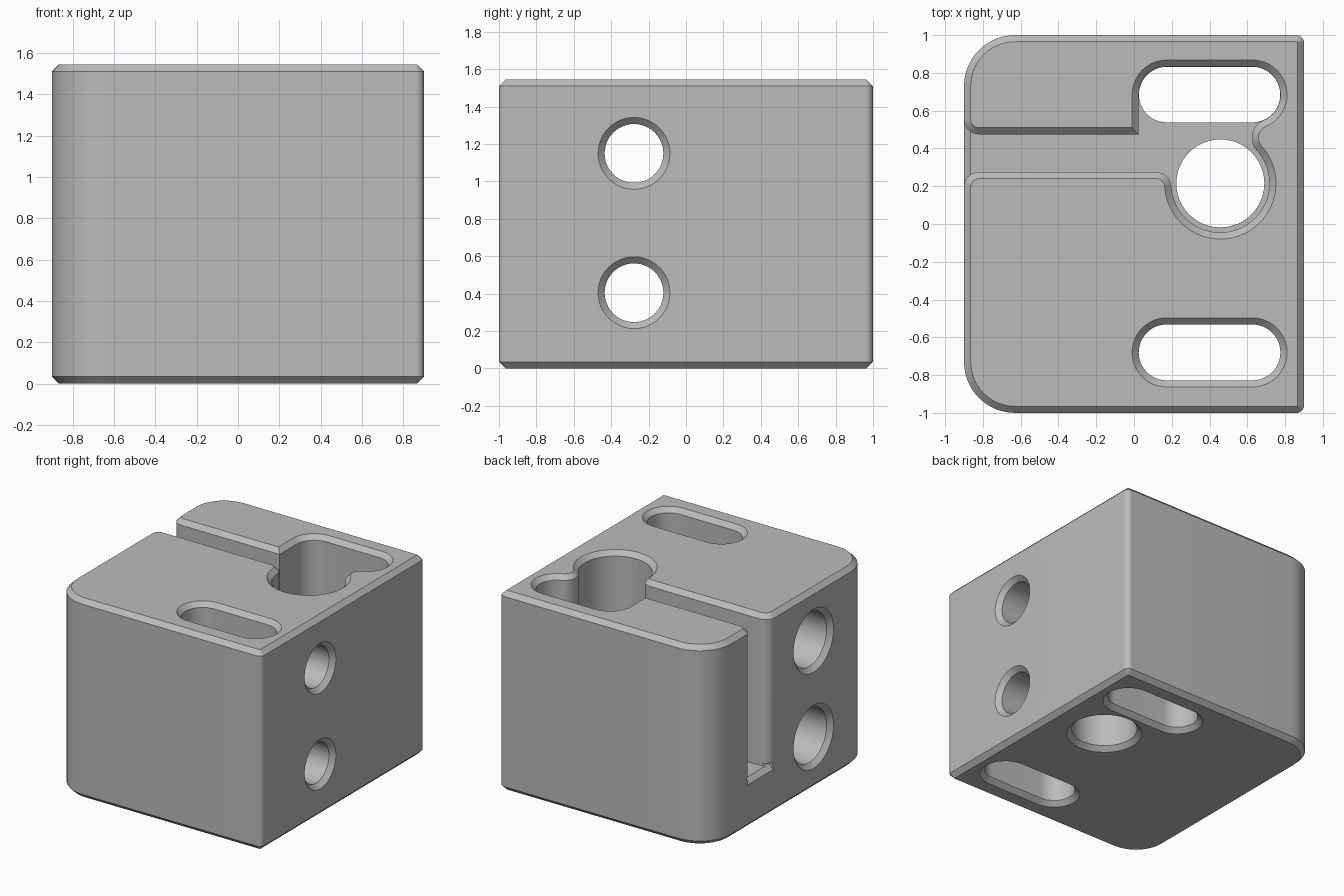
import bpy, bmesh
from math import pi, cos, sin, atan2, radians
from mathutils import Vector, Matrix

if "Cube" in bpy.data.objects:
    bpy.data.objects.remove(bpy.data.objects["Cube"], do_unlink=True)

H = 1.545        # block height
C = 0.035        # chamfer size
FLOOR = 0.375    # floor of the clamp slit
E = 0.02         # cutter overshoot

grey = bpy.data.materials.new("plain grey")
grey.use_nodes = True
grey.diffuse_color = (0.5, 0.5, 0.5, 1)
grey.node_tree.nodes["Principled BSDF"].inputs["Base Color"].default_value = (0.5, 0.5, 0.5, 1)


def arc(centre, r, a0, a1):
    """Points along an arc, angles in degrees."""
    n = max(2, round(abs(a1 - a0) / 7.5))
    angles = [radians(a0 + (a1 - a0) * i / n) for i in range(n + 1)]
    return [Vector((centre[0] + r * cos(a), centre[1] + r * sin(a))) for a in angles]


def heading(p, q):
    d = Vector(q) - Vector(p)
    return atan2(d.y, d.x) * 180 / pi


def circle(r):
    return arc((0, 0), r, 0, 360)[:-1]


def slot(cx, cy, half, r):
    return arc((cx + half, cy), r, -90, 90) + arc((cx - half, cy), r, 90, 270)


def grow(pts, d):
    """Mitred outward offset of a counter-clockwise outline."""
    out = []
    for i, p in enumerate(pts):
        a = (p - pts[i - 1]).normalized()
        b = (pts[(i + 1) % len(pts)] - p).normalized()
        na, nb = Vector((a.y, -a.x)), Vector((b.y, -b.x))
        out.append(p + (na + nb) * d / (1 + na.dot(nb)))
    return out


def loft(name, pts, levels, matrix=Matrix()):
    """Solid through offset copies of an outline; levels are (z, offset)."""
    pts = [p for i, p in enumerate(pts) if (p - pts[i - 1]).length > 1e-5]
    bm = bmesh.new()
    rings = [[bm.verts.new((p.x, p.y, z)) for p in grow(pts, d)] for z, d in levels]
    n = len(pts)
    for lo, hi in zip(rings, rings[1:]):
        for i in range(n):
            j = (i + 1) % n
            bm.faces.new((lo[i], lo[j], hi[j], hi[i]))
    bm.faces.new(rings[0][::-1])
    bm.faces.new(rings[-1])
    bm.transform(matrix)
    me = bpy.data.meshes.new(name)
    bm.to_mesh(me)
    bm.free()
    ob = bpy.data.objects.new(name, me)
    bpy.context.collection.objects.link(ob)
    me.materials.append(grey)
    return ob


# chamfered openings at the bottom and top faces
bottom_rim = [(-E, C + E), (C, 0)]
top_rim = [(H - C, 0), (H + E, C + E)]

# block with two large and two small rounded corners
big, small = 0.27, 0.04
outline = (arc((0.9 - small, -1 + small), small, -90, 0) + arc((0.9 - small, 1 - small), small, 0, 90)
           + arc((-0.9 + big, 1 - big), big, 90, 180) + arc((-0.9 + big, -1 + big), big, 180, 270))
block = loft("clamp_block", outline, [(0, -C), (C, 0), (H - C, 0), (H, -C)])

# keyhole outline: slit, rod bore and rear slot blended together
bore, R = Vector((0.457, 0.215)), 0.26
sx, half, sr, rear_y, front_y = 0.4, 0.227, 0.148, 0.685, -0.68
end = Vector((sx + half, rear_y))
lip, neck = 0.08, 0.1
y0, y1 = 0.275, 0.475
blend = Vector((bore.x - ((R + lip) ** 2 - (bore.y - y0 + lip) ** 2) ** 0.5, y0 - lip))
d = end - bore
along = ((R + neck) ** 2 - (sr + neck) ** 2 + d.length_squared) / (2 * d.length)
side = ((R + neck) ** 2 - along ** 2) ** 0.5
u = d.normalized()
waist = bore + u * along + Vector((u.y, -u.x)) * side
keyhole = ([Vector((-1, y0 - lip))] + arc((-0.9 + lip, y0 - lip), lip, 180, 90)
           + arc(blend, lip, 90, heading(blend, bore))
           + arc(bore, R, heading(bore, blend) % 360, 360 + heading(bore, waist))[1:]
           + arc(waist, neck, heading(waist, bore) % 360, heading(waist, end))[1:]
           + arc(end, sr, heading(end, waist), 90)[1:]
           + arc((sx - half, rear_y), sr, 90, 180)
           + [Vector((sx - half - sr, y1))]
           + arc((-0.9 + lip, y1 + lip), lip, 270, 180) + [Vector((-1, y1 + lip))])

cutters = [
    loft("keyhole_cutter", keyhole, [(FLOOR, 0)] + top_rim),
    loft("front_slot_cutter", slot(sx, front_y, half, sr), bottom_rim + top_rim),
    loft("rear_slot_cutter", slot(sx, rear_y, half, sr - 0.001), bottom_rim + [(FLOOR + 0.1, 0)]),
    loft("rod_bore_cutter", circle(0.233), bottom_rim + [(FLOOR + 0.1, 0)],
         Matrix.Translation((bore.x, bore.y, 0))),
]

# sloped sill at the open end of the slit
sill = [Vector(p) for p in ((-0.9 + C + E, FLOOR + E), (-0.9 - E, FLOOR + E), (-0.9 - E, FLOOR - C - E))]
cutters.append(loft("sill_cutter", sill, [(-y1 - lip * 0.7, 0), (-y0 + lip * 0.7, 0)],
                    Matrix.Rotation(pi / 2, 4, 'X')))

# counterbored screw holes from side to side
step, head = -0.4, 0.053
for name, z in (("lower", 0.405), ("upper", 1.15)):
    levels = [(-0.9 - E, head + C + E), (-0.9 + C, head), (step, head), (step, 0),
              (0.9 - C, 0), (0.9 + E, C + E)]
    cutters.append(loft(name + "_screw_cutter", circle(0.157), levels,
                        Matrix.Translation((0, -0.278, z)) @ Matrix.Rotation(pi / 2, 4, 'Y')))

# carve the block and tidy up
bpy.context.view_layer.objects.active = block
block.select_set(True)
for cutter in cutters:
    cutter.hide_render = True
    mod = block.modifiers.new(cutter.name, 'BOOLEAN')
    mod.operation, mod.solver, mod.object = 'DIFFERENCE', 'EXACT', cutter
    bpy.ops.object.modifier_apply(modifier=mod.name)
    bpy.data.objects.remove(cutter, do_unlink=True)
bpy.ops.object.shade_smooth_by_angle(angle=radians(30))
